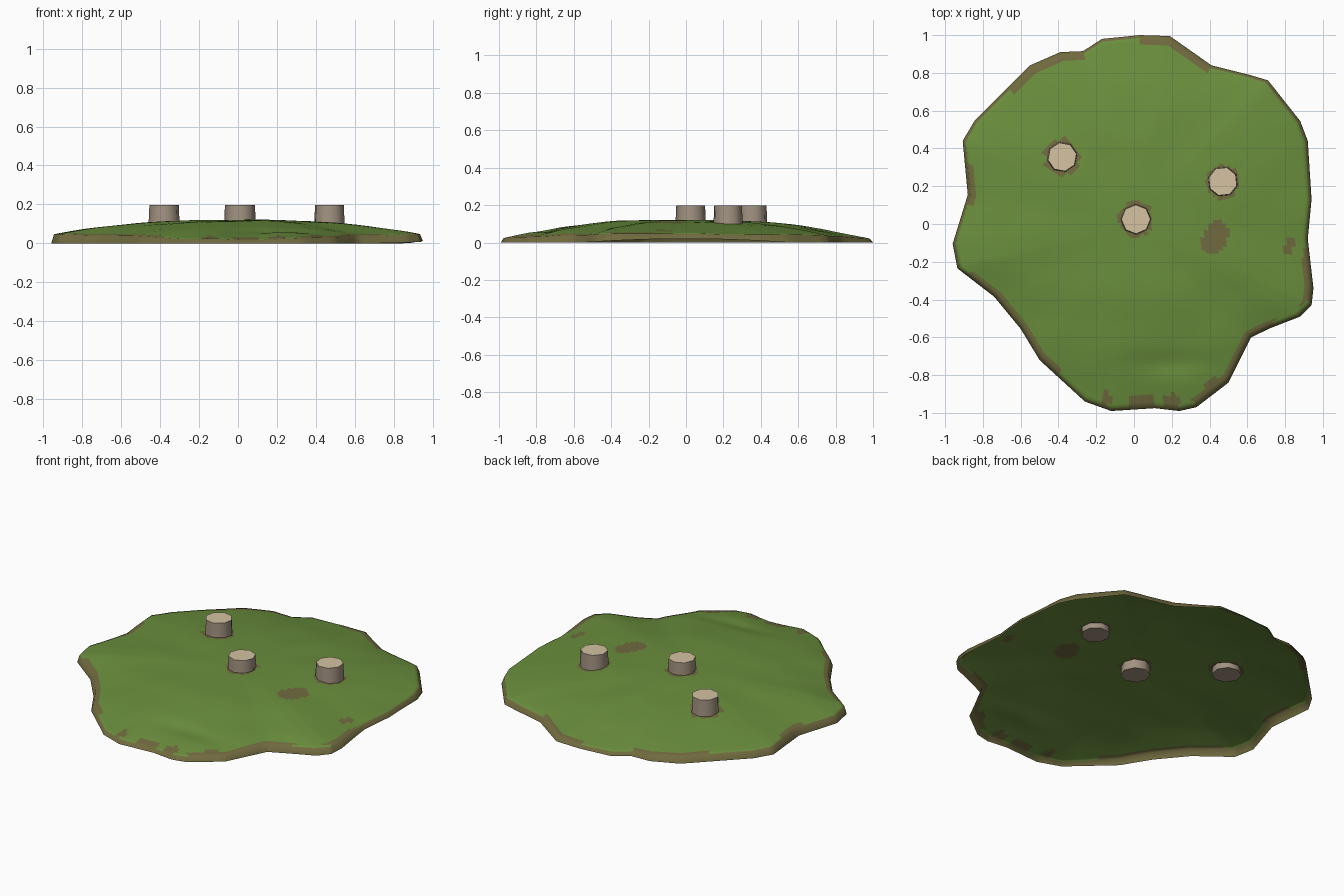
import bpy, bmesh, math
from mathutils import Vector, noise

if "Cube" in bpy.data.objects:
    bpy.data.objects.remove(bpy.data.objects["Cube"])


def material(name, rgb):
    m = bpy.data.materials.new(name)
    m.diffuse_color = (*rgb, 1)
    m.use_nodes = True
    m.node_tree.nodes["Principled BSDF"].inputs["Base Color"].default_value = m.diffuse_color
    return m


grass = material("grass_green", (0.146, 0.275, 0.047))
dirt = material("dirt_brown", (0.165, 0.145, 0.05))
bark = material("bark_grey_brown", (0.36, 0.29, 0.22))
wood = material("cut_wood_tan", (0.66, 0.54, 0.36))

# Irregular island outline seen from above, anticlockwise
OUTLINE = [(0.94, 0.13), (0.92, 0.44), (0.88, 0.545), (0.71, 0.76), (0.61, 0.79),
           (0.41, 0.84), (0.19, 0.995), (0.03, 1.0), (-0.17, 0.98), (-0.27, 0.915),
           (-0.39, 0.91), (-0.55, 0.84), (-0.845, 0.545), (-0.907, 0.44),
           (-0.88, 0.155), (-0.96, -0.105), (-0.935, -0.235), (-0.74, -0.385),
           (-0.60, -0.555), (-0.50, -0.72), (-0.26, -0.94), (-0.12, -0.99),
           (0.11, -0.975), (0.24, -0.99), (0.33, -0.97), (0.50, -0.84),
           (0.62, -0.60), (0.725, -0.55), (0.88, -0.49), (0.94, -0.43),
           (0.95, -0.34), (0.92, -0.08)]
STUMPS = [(-0.38, 0.355), (0.47, 0.225), (0.01, 0.025)]
# Bare patches: centre, half sizes, tilt
PATCHES = [(0.43, -0.07, 0.065, 0.095, -0.5), (0.82, -0.12, 0.03, 0.035, 0),
           (-0.15, -0.92, 0.03, 0.04, 0), (0.03, -0.94, 0.07, 0.04, 0),
           (0.2, -0.94, 0.05, 0.04, 0), (0.43, -0.86, 0.05, 0.06, -0.4)]


def rim_points(per_edge):
    pts = []
    for i, a in enumerate(OUTLINE):
        a, b = Vector(a), Vector(OUTLINE[(i + 1) % len(OUTLINE)])
        pts += [a.lerp(b, k / per_edge) for k in range(per_edge)]
    return pts


def height(p, t):
    # Low dome with a small lip, steeper on the left and right sides
    side = abs(p.x) / max(p.length, 1e-6)
    lip = 0.014 + 0.03 * side
    z = lip + (0.121 - lip) * (1 - t ** 2.4)
    z += 0.007 * noise.noise(Vector((p.x * 4, p.y * 4, 3))) * min(1, 2.5 * t)
    # shallow dip near the front edge
    z -= 0.014 * math.exp(-((p.x - 0.2) / 0.22) ** 2 - ((p.y + 0.74) / 0.06) ** 2)
    return max(z, 0.008)


def is_dirt(c, ring_t):
    if ring_t > 0.975:
        return True
    if ring_t > 0.95 and noise.noise(Vector((c.x * 3, c.y * 3, 9))) > 0.15:
        return True
    if any((c.xy - Vector(s)).length < 0.093 for s in STUMPS):
        return True
    for x, y, a, b, tilt in PATCHES:
        dx, dy = c.x - x, c.y - y
        u = dx * math.cos(tilt) + dy * math.sin(tilt)
        v = dy * math.cos(tilt) - dx * math.sin(tilt)
        if (u / a) ** 2 + (v / b) ** 2 < 1:
            return True
    return False


# Grassy mound: an open shell made of rings shrinking to the middle
bm = bmesh.new()
rim = rim_points(5)
n = len(rim)
steps = [i / 40 for i in range(1, 39)] + [0.965, 0.985, 1.0]
centre = bm.verts.new((0, 0, 0.121))
rings = []
for t in steps:
    ring = []
    for p in rim:
        q = p * t
        z = height(q, t)
        if t == 1.0:   # bottom edge, arched up a little on the right side
            z = 0.02 * max(0, 1 - (q.y / 0.55) ** 2) if q.x > 0.5 else 0.0
        ring.append(bm.verts.new((q.x, q.y, z)))
    rings.append(ring)
for i in range(n):
    bm.faces.new((centre, rings[0][i], rings[0][(i + 1) % n]))
for k in range(len(rings) - 1):
    mid = (steps[k] + steps[k + 1]) / 2
    for i in range(n):
        j = (i + 1) % n
        f = bm.faces.new((rings[k][i], rings[k + 1][i], rings[k + 1][j], rings[k][j]))
        f.material_index = int(is_dirt(f.calc_center_median(), mid))
# dirt next to the middle stump
for f in bm.faces:
    f.smooth = True
mesh = bpy.data.meshes.new("grass_mound")
bm.to_mesh(mesh)
bm.free()
mesh.materials.append(grass)
mesh.materials.append(dirt)
bpy.context.collection.objects.link(bpy.data.objects.new("grass_mound", mesh))

# Tree stumps: eight-sided, tapering upward, poking through the mound
for i, (x, y) in enumerate(STUMPS):
    bottom, top = 0.065, 0.197
    bpy.ops.mesh.primitive_cone_add(vertices=8, radius1=0.083, radius2=0.077,
                                    depth=top - bottom,
                                    location=(x, y, (top + bottom) / 2),
                                    rotation=(0, 0, 0.2 + i * 0.3))
    stump = bpy.context.object
    stump.name = f"stump_{i + 1}"
    stump.data.materials.append(bark)
    stump.data.materials.append(wood)
    for f in stump.data.polygons:
        f.material_index = 1 if f.normal.z > 0.9 else 0
    bpy.ops.object.shade_smooth_by_angle(angle=math.radians(50))
